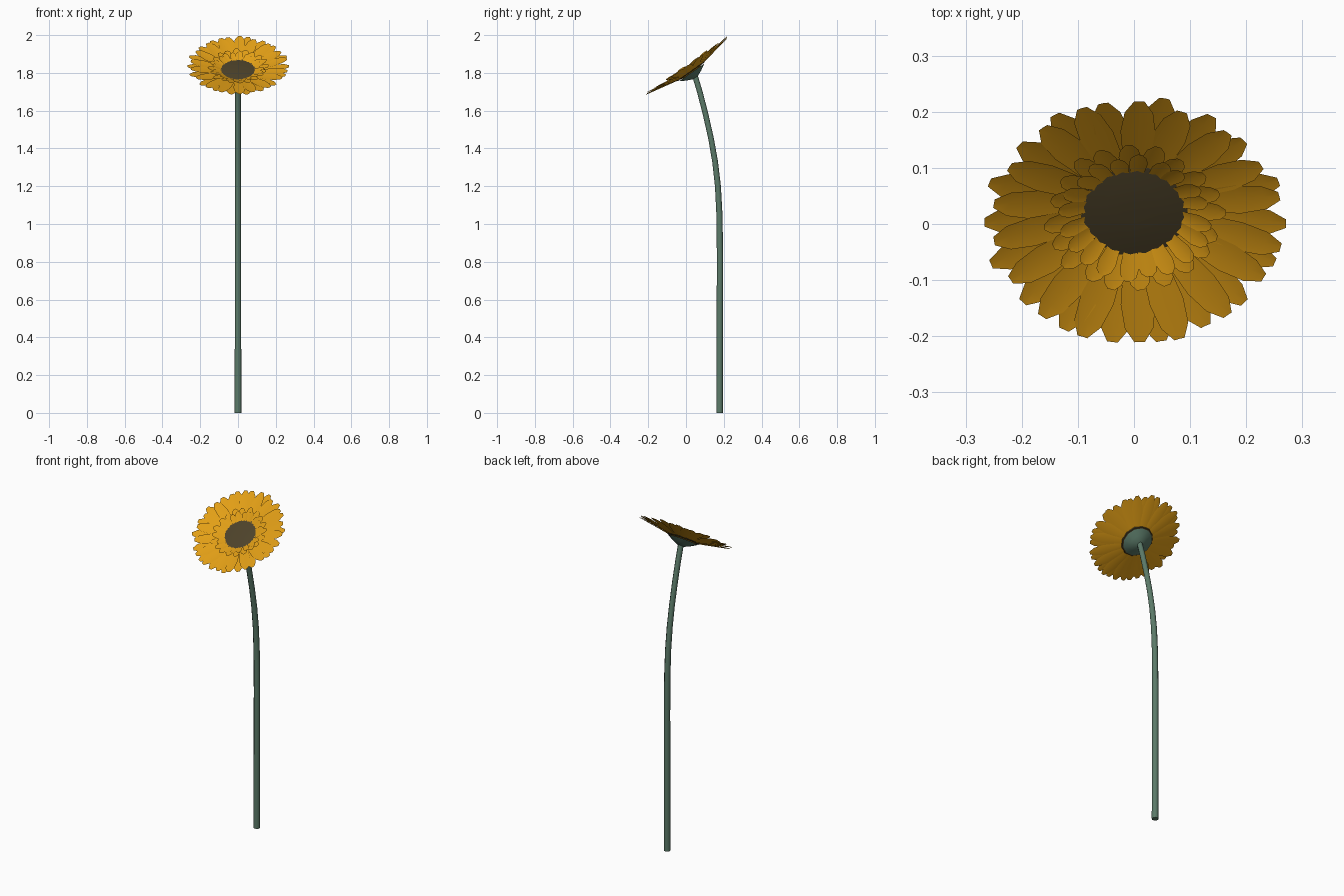
import bpy, bmesh, math, random
from mathutils import Matrix, Vector

if "Cube" in bpy.data.objects:
    bpy.data.objects.remove(bpy.data.objects["Cube"])

random.seed(4)


def material(name, rgb):
    m = bpy.data.materials.new(name)
    m.diffuse_color = (*rgb, 1)
    m.use_nodes = True
    m.node_tree.nodes["Principled BSDF"].inputs["Base Color"].default_value = m.diffuse_color
    return m


GOLD = material("petal gold", (0.76, 0.345, 0.008))
BROWN = material("seed brown", (0.075, 0.055, 0.023))
GREEN = material("stem green", (0.105, 0.195, 0.14))

# Flower head frame: tilted forward at the top of the stem
HEAD = Matrix.Translation((0, 0.036, 1.795)) @ Matrix.Rotation(math.radians(35), 4, 'X')


def finish(bm, name, mat, matrix=None, smooth=40):
    if matrix:
        bm.transform(matrix)
    me = bpy.data.meshes.new(name)
    bm.to_mesh(me)
    bm.free()
    me.materials.append(mat)
    ob = bpy.data.objects.new(name, me)
    bpy.context.collection.objects.link(ob)
    bpy.ops.object.select_all(action='DESELECT')
    ob.select_set(True)
    bpy.context.view_layer.objects.active = ob
    bpy.ops.object.shade_smooth_by_angle(angle=math.radians(smooth))
    return ob


def loft(rings, cap_start=True, cap_end=True):
    """Skin a list of vertex rings into a tube."""
    bm = bmesh.new()
    vs = [[bm.verts.new(p) for p in r] for r in rings]
    n = len(vs[0])
    for a, b in zip(vs, vs[1:]):
        for i in range(n):
            j = (i + 1) % n
            bm.faces.new((a[i], a[j], b[j], b[i]))
    if cap_start:
        bm.faces.new(vs[0][::-1])
    if cap_end:
        bm.faces.new(vs[-1])
    bmesh.ops.recalc_face_normals(bm, faces=bm.faces)
    return bm


def circle(r, h, n):
    return [Vector((r * math.cos((i + 0.5) * math.tau / n),
                    r * math.sin((i + 0.5) * math.tau / n), h)) for i in range(n)]


# Petal outline: fraction along the petal, fraction of the half width
OUTLINE = [(0, 0.45), (0.35, 0.8), (0.65, 1.0), (0.87, 0.82), (1.0, 0.3)]


def petal_ring(name, count, r0, r1, h0, h1, half, phase, jitter):
    bm = bmesh.new()
    for k in range(count):
        a = (k + phase + random.uniform(-0.12, 0.12)) * math.tau / count
        tip = r1 * (1 - random.uniform(0, jitter))
        lift = random.uniform(-0.003, 0.003)
        rot = Matrix.Rotation(a, 4, 'Z')
        rows = []
        for t, w in OUTLINE:
            r, h = r0 + (tip - r0) * t, h0 + (h1 - h0) * t + lift * t
            # shallow crease along the middle
            rows.append([bm.verts.new(rot @ Vector((r, s * w * half, h + 0.003 * abs(s) * w)))
                         for s in (-1, 0, 1)])
        for p, q in zip(rows, rows[1:]):
            for i in range(2):
                bm.faces.new((p[i], q[i], q[i + 1], p[i + 1]))
    return finish(bm, name, GOLD, HEAD)


# Long outer petals, two staggered layers
petal_ring("outer_petals_back", 18, 0.05, 0.272, 0.009, 0.053, 0.031, 0.0, 0.04)
petal_ring("outer_petals_front", 18, 0.05, 0.268, 0.014, 0.057, 0.031, 0.5, 0.06)
# Short inner petals around the seed disc
petal_ring("inner_petals_back", 20, 0.07, 0.166, 0.017, 0.047, 0.020, 0.2, 0.08)
petal_ring("inner_petals_front", 20, 0.07, 0.142, 0.018, 0.046, 0.017, 0.7, 0.08)

# Seed disc: low twelve-sided dome
finish(loft([circle(0.09, 0.014, 12), circle(0.099, 0.026, 12),
             circle(0.06, 0.030, 12), circle(0.02, 0.031, 12)]),
       "seed_disc", BROWN, HEAD)

# Green cup under the petals
finish(loft([circle(0.017, -0.024, 12), circle(0.05, -0.010, 12),
             circle(0.084, 0.010, 12), circle(0.05, 0.008, 12)]),
       "flower_cup", GREEN, HEAD)

# Stem: tapering tube bending forward (y, z, radius)
PATH = [(0.178, 0.0, 0.019), (0.179, 0.45, 0.0185), (0.18, 0.82, 0.018),
        (0.177, 1.05, 0.0175), (0.169, 1.2, 0.017), (0.154, 1.33, 0.0165),
        (0.133, 1.45, 0.016), (0.104, 1.58, 0.016), (0.073, 1.70, 0.016),
        (0.046, 1.79, 0.016)]
rings = []
for i, (y, z, r) in enumerate(PATH):
    a, b = PATH[max(i - 1, 0)], PATH[min(i + 1, len(PATH) - 1)]
    lean = 0 if i == 0 else math.atan2(a[0] - b[0], b[1] - a[1])
    m = Matrix.Translation((0, y, z)) @ Matrix.Rotation(lean, 4, 'X')
    rings.append([m @ p for p in circle(r, 0, 8)])
finish(loft(rings), "stem", GREEN, smooth=50)
